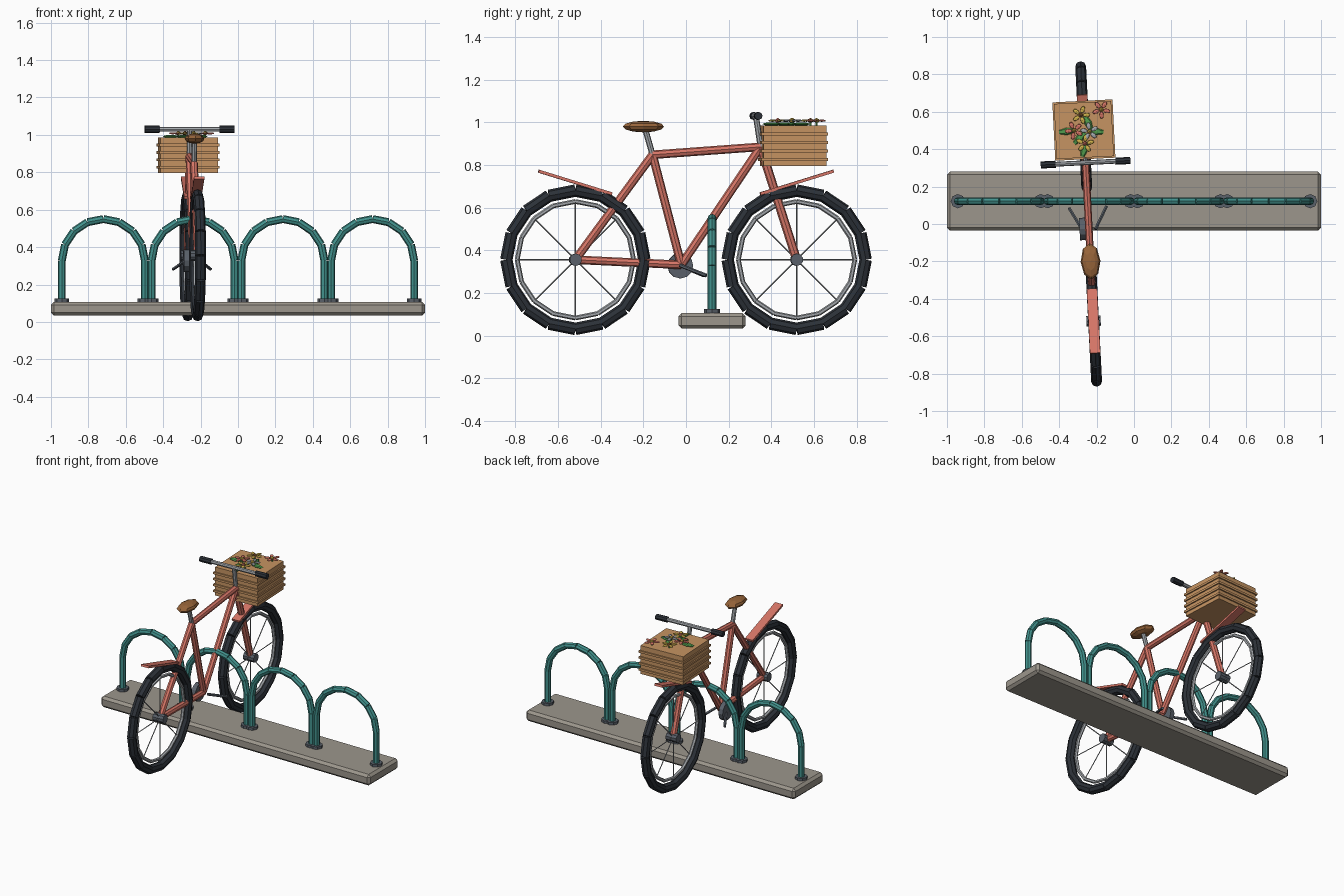
import bpy, bmesh, math
from mathutils import Vector, Matrix

if "Cube" in bpy.data.objects:
    bpy.data.objects.remove(bpy.data.objects["Cube"])

PALETTE = {  # display colours, converted to linear below
    "coral": (215, 118, 103), "rubber": (44, 49, 56), "steel": (165, 169, 173),
    "dark_metal": (90, 97, 106), "teal": (66, 146, 141), "stone": (156, 150, 140),
    "leather": (152, 101, 58), "crate_wood": (198, 148, 98),
    "leaf_green": (82, 158, 78), "petal_yellow": (208, 178, 76)}


def linear(c):
    c /= 255
    return c / 12.92 if c <= 0.04045 else ((c + 0.055) / 1.055) ** 2.4


MATS = {}
for name, rgb in PALETTE.items():
    MATS[name] = bpy.data.materials.new(name)
    MATS[name].diffuse_color = (*[linear(c) for c in rgb], 1)

# The bicycle stands slightly turned in the second arch
BIKE = Matrix.Translation((-0.2425, 0, 0)) @ Matrix.Rotation(math.radians(2.9), 4, 'Z')
WORLD = Matrix.Identity(4)


def finish(bm, name, mat, matrix=WORLD):
    bm.transform(matrix)
    me = bpy.data.meshes.new(name)
    bm.to_mesh(me)
    bm.free()
    me.materials.append(MATS[mat])
    ob = bpy.data.objects.new(name, me)
    bpy.context.collection.objects.link(ob)
    return ob


def tube(bm, a, b, r, n=8):
    a, b = Vector(a), Vector(b)
    d = b - a
    m = Matrix.Translation((a + b) / 2) @ d.to_track_quat('Z', 'Y').to_matrix().to_4x4()
    bmesh.ops.create_cone(bm, cap_ends=True, segments=n, radius1=r, radius2=r,
                          depth=d.length, matrix=m)


def box(bm, c, size, rot=WORLD):
    bmesh.ops.create_cube(bm, size=1, matrix=Matrix.Translation(c) @ rot @ Matrix.Diagonal((*size, 1)))


def tubes(name, mat, segs, r, n=8, matrix=WORLD):
    bm = bmesh.new()
    for a, b in segs:
        tube(bm, a, b, r, n)
    return finish(bm, name, mat, matrix)


def chain(pts):
    return list(zip(pts, pts[1:]))


# Rack base slab with chamfered edges
bm = bmesh.new()
box(bm, (0, 0.122, 0.07), (2, 0.316, 0.074))
bmesh.ops.bevel(bm, geom=bm.edges[:], offset=0.016, segments=1, affect='EDGES')
finish(bm, "rack_base", "stone")

# Four arches and their foot flanges
RY, AR, SPRING = 0.122, 0.222, 0.328
feet = []
for i in range(4):
    cx = -0.72 + 0.48 * i
    pts = [(cx - AR, RY, 0.1)]
    for k in range(9):
        t = math.pi * (1 - k / 8)
        pts.append((cx + AR * math.cos(t), RY, SPRING + AR * math.sin(t)))
    pts.append((cx + AR, RY, 0.1))
    tubes(f"rack_arch_{i + 1}", "teal", chain(pts), 0.021)
    feet += [((cx + s * AR, RY, 0.1), (cx + s * AR, RY, 0.124)) for s in (-1, 1)]
tubes("rack_flanges", "dark_metal", feet, 0.038)

# Wheels: tyre, rim, spokes and hub
HZ, HY = 0.356, 0.519


def ring(y, r, n=16):
    return chain([(0, y + r * math.cos(2 * math.pi * k / n), HZ + r * math.sin(2 * math.pi * k / n))
                  for k in range(n + 1)])


for side, y in (("rear", -HY), ("front", HY)):
    tubes(side + "_tyre", "rubber", ring(y, 0.324), 0.029, 8, BIKE)
    tubes(side + "_rim", "steel", ring(y, 0.273), 0.011, 6, BIKE)
    spokes = [((0, y, HZ), b) for a, b in ring(y, 0.273, 8)]
    tubes(side + "_spokes", "steel", spokes, 0.0035, 4, BIKE)
    tubes(side + "_hub", "dark_metal", [((-0.038, y, HZ), (0.038, y, HZ))], 0.029, 10, BIKE)
    # Straight sloping mudguard plate
    s = 1 if y > 0 else -1
    bm = bmesh.new()
    box(bm, (0, s * 0.52, 0.718), (0.056, 0.36, 0.014), Matrix.Rotation(s * 0.3, 4, 'X'))
    finish(bm, side + "_mudguard", "coral", BIKE)

# Frame tubes and fork
REAR, FRONT = (0, -HY, HZ), (0, HY, HZ)
CRANK, SEAT, HEAD = (0, -0.022, 0.332), (0, -0.157, 0.848), (0, 0.35, 0.885)
tubes("frame", "coral", [(REAR, CRANK), (REAR, SEAT), (CRANK, SEAT), (SEAT, HEAD),
                         (CRANK, HEAD)], 0.02, 8, BIKE)
tubes("fork", "coral", [(HEAD, FRONT)], 0.021, 8, BIKE)

# Chainring and crank arms
tubes("chainring", "dark_metal", [((-0.05, -0.025, 0.328), (-0.02, -0.025, 0.328))], 0.06, 12, BIKE)
tubes("crank_arms", "dark_metal", [((s * 0.035, -0.03, 0.33), (s * 0.1, 0.09, 0.282))
                                   for s in (-1, 1)], 0.009, 6, BIKE)

# Seat post and saddle
tubes("seat_post", "steel", [(SEAT, (0, -0.192, 0.97))], 0.014, 8, BIKE)
bm = bmesh.new()
bmesh.ops.create_uvsphere(bm, u_segments=8, v_segments=6, radius=1)
bm.transform(Matrix.Translation((0, -0.2, 0.98)) @ Matrix.Diagonal((0.053, 0.097, 0.027, 1)))
finish(bm, "saddle", "leather", BIKE)

# Stem, handlebar and grips
BY, BZ = 0.328, 1.03
tubes("stem", "steel", [(HEAD, (0, BY, BZ))], 0.014, 8, BIKE)
tubes("handlebar", "steel", [((-0.2, BY, BZ), (0.2, BY, BZ))], 0.013, 8, BIKE)
tubes("grips", "rubber", [((s * 0.16, BY, BZ), (s * 0.24, BY, BZ)) for s in (-1, 1)], 0.019, 8, BIKE)

# Crate basket with raised slats
CY = 0.503
bm = bmesh.new()
box(bm, (0, CY, 0.89), (0.306, 0.295, 0.19))
finish(bm, "basket", "crate_wood", BIKE)
bm = bmesh.new()
for k in range(4):
    box(bm, (0, CY, 0.826 + 0.04 * k), (0.322, 0.312, 0.014))
finish(bm, "basket_slats", "crate_wood", BIKE)

# Flowers: five petals round a centre, laid on the basket top
for i, (x, y, petal, heart) in enumerate((
        (-0.284, 0.583, "petal_yellow", "leather"), (-0.175, 0.612, "coral", "petal_yellow"),
        (-0.32, 0.5, "coral", "petal_yellow"), (-0.238, 0.495, "steel", "petal_yellow"),
        (-0.262, 0.43, "petal_yellow", "coral"))):
    at = Matrix.Translation((x, y, 1.008))
    bm = bmesh.new()
    for k in range(5):
        m = Matrix.Rotation(2 * math.pi * k / 5 + i, 4, 'Z') @ Matrix.Translation((0.03, 0, 0))
        bmesh.ops.create_icosphere(bm, subdivisions=1, radius=1,
                                   matrix=m @ Matrix.Diagonal((0.022, 0.013, 0.006, 1)))
    finish(bm, f"flower_petals_{i + 1}", petal, at)
    bm = bmesh.new()
    bmesh.ops.create_icosphere(bm, subdivisions=1, radius=0.013)
    finish(bm, f"flower_heart_{i + 1}", heart, at)
    tubes(f"flower_stem_{i + 1}", "leaf_green", [((x, y, 0.97), (x, y, 1.005))], 0.005, 5)

# Leaves
bm = bmesh.new()
for x, y, a in ((-0.36, 0.495, 0.1), (-0.205, 0.495, -0.1), (-0.265, 0.4, 1.3),
                (-0.245, 0.54, 2.0), (-0.29, 0.46, 0.8)):
    bmesh.ops.create_uvsphere(bm, u_segments=6, v_segments=4, radius=1,
                              matrix=Matrix.Translation((x, y, 0.992)) @ Matrix.Rotation(a, 4, 'Z')
                              @ Matrix.Diagonal((0.048, 0.02, 0.008, 1)))
finish(bm, "leaves", "leaf_green")

for m in bpy.data.materials:
    if m.users and not m.is_grease_pencil:
        m.use_nodes = True
        m.node_tree.nodes["Principled BSDF"].inputs["Base Color"].default_value = m.diffuse_color
